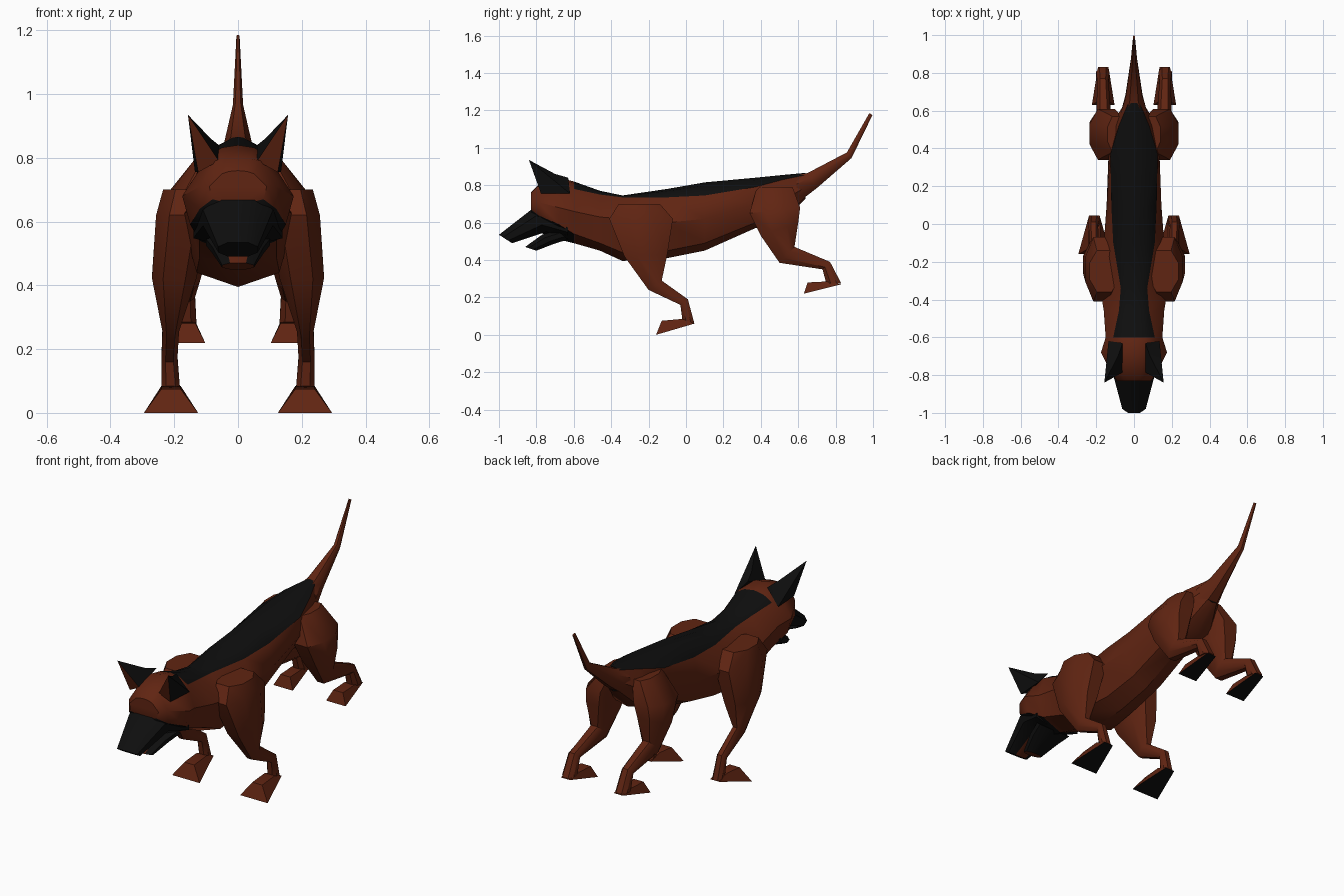
import bpy
import bmesh
from math import radians

default_cube = bpy.data.objects.get("Cube")
if default_cube:
    bpy.data.objects.remove(default_cube, do_unlink=True)


def make_material(name, red, green, blue):
    material = bpy.data.materials.new(name)
    material.use_nodes = True
    colour = (red, green, blue, 1)
    material.diffuse_color = colour
    shader = next(n for n in material.node_tree.nodes if n.type == "BSDF_PRINCIPLED")
    shader.inputs["Base Color"].default_value = colour
    shader.inputs["Roughness"].default_value = 0.9
    return material


TAN, BLACK = 0, 1
materials = [make_material("red_brown_fur", .118, .018, .006),
             make_material("black_fur", .0045, .0045, .0045)]


def finish(name, bm, mirrored=False):
    """Turn the bmesh into a smooth object with sharp creases."""
    bmesh.ops.recalc_face_normals(bm, faces=bm.faces[:])
    mesh = bpy.data.meshes.new(name)
    bm.to_mesh(mesh)
    bm.free()
    for material in materials:
        mesh.materials.append(material)
    obj = bpy.data.objects.new(name, mesh)
    bpy.context.collection.objects.link(obj)
    bpy.ops.object.select_all(action="DESELECT")
    obj.select_set(True)
    bpy.context.view_layer.objects.active = obj
    bpy.ops.object.shade_smooth_by_angle(angle=radians(38))
    if mirrored:
        obj.modifiers.new("other_side", "MIRROR")
    return obj


def loft(name, rings, rule, mirrored=False):
    """Skin a list of equal rings; rule(ring, row) gives the colour."""
    bm = bmesh.new()
    loops = [[bm.verts.new(p) for p in ring] for ring in rings]
    count = len(loops[0])
    for i, (a, b) in enumerate(zip(loops, loops[1:])):
        for j in range(count):
            k = (j + 1) % count
            face = bm.faces.new((a[j], a[k], b[k], b[j]))
            face.material_index = rule(i, j)
    bm.faces.new(loops[0]).material_index = rule(0, 0)
    bm.faces.new(loops[-1]).material_index = rule(len(loops) - 2, 0)
    return finish(name, bm, mirrored)


OCTAGON = [(.25, 0), (.75, 0), (1, .3), (1, .7),
           (.75, 1), (.25, 1), (0, .7), (0, .3)]


def section(y0, z0, y1, z1, x0, x1):
    """Eight-sided ring between two side-on points and two widths."""
    return [(x0 + (x1 - x0) * u, y0 + (y1 - y0) * t, z0 + (z1 - z0) * t)
            for u, t in OCTAGON]


def centred(y0, z0, y1, z1, half):
    return section(y0, z0, y1, z1, -half, half)


def body_ring(y, top, back_x, back_z, wide, wide_z, low_x, low_z, bottom):
    half = [(back_x * .55, top - (top - back_z) * .25),
            (back_x, back_z), (wide, wide_z), (low_x, low_z)]
    outline = [(0, top)] + half + [(0, bottom)] + [(-x, z) for x, z in reversed(half)]
    return [(x, y, z) for x, z in outline]


# Skull, neck and trunk in one skin, with saddle and mask colours
trunk = [
    body_ring(-.83, .76, .05, .75, .09, .71, .08, .67, .65),
    body_ring(-.79, .80, .07, .79, .12, .71, .12, .64, .55),
    body_ring(-.68, .84, .09, .81, .175, .68, .15, .59, .51),
    body_ring(-.60, .82, .11, .78, .15, .66, .12, .54, .49),
    body_ring(-.46, .77, .08, .75, .16, .63, .12, .49, .45),
    body_ring(-.34, .745, .07, .735, .18, .62, .13, .44, .395),
    body_ring(-.10, .78, .11, .735, .16, .60, .10, .45, .41),
    body_ring(.10, .815, .12, .745, .145, .62, .09, .49, .45),
    body_ring(.37, .84, .125, .79, .135, .70, .08, .60, .57),
    body_ring(.52, .855, .08, .83, .12, .72, .08, .62, .60),
    body_ring(.64, .866, .03, .855, .05, .79, .03, .74, .73),
]


def coat(ring, row):
    row = min(row, 9 - row)
    saddle = row < 2 and ring > 2
    mask = row == 4 and ring < 3
    return BLACK if saddle or mask else TAN


loft("body", trunk, coat)

# Tail
loft("tail", [centred(.59, .85, .59, .70, .07),
              centred(.65, .865, .70, .785, .045),
              centred(.86, .975, .885, .945, .016),
              centred(.98, 1.185, .997, 1.175, .005)], lambda i, j: TAN)

# Muzzle and open lower jaw, with a red-brown mouth lining
loft("upper_muzzle", [centred(-.63, .59, -.63, .53, .14),
                      centred(-.82, .675, -.75, .55, .11),
                      centred(-1.0, .535, -.93, .49, .062)],
     lambda i, j: TAN if i == 1 and j == 4 else BLACK)
loft("lower_jaw", [centred(-.69, .56, -.63, .51, .10),
                   centred(-.77, .535, -.71, .485, .08),
                   centred(-.86, .47, -.80, .45, .05)],
     lambda i, j: TAN if i == 1 and j == 0 else BLACK)

# Pointed ears, red-brown on the front
bm = bmesh.new()
base = [bm.verts.new(p) for p in ((.06, -.785, .79), (.125, -.775, .755),
                                  (.135, -.62, .755), (.06, -.63, .84))]
middle = bm.verts.new((.085, -.70, .86))
tip = bm.verts.new((.157, -.84, .935))
for corners, colour in (((base[0], base[1], tip), TAN),
                        ((base[1], base[2], tip), BLACK),
                        ((base[2], base[3], middle), BLACK),
                        ((base[2], middle, tip), BLACK),
                        ((base[3], base[0], middle), BLACK),
                        ((base[0], tip, middle), BLACK),
                        (base, BLACK)):
    bm.faces.new(corners).material_index = colour
finish("ears", bm, True)


# Feet: wedges that spread towards the toe, with black soles
def feet(name, toe, heel, ankle, top, middle_x, spread):
    bm = bmesh.new()
    corners = []
    for (y, z), half in ((toe, spread), (heel, .028), (ankle, .03), (top, .03)):
        corners.append([bm.verts.new((middle_x + side * half, y, z)) for side in (-1, 1)])
    for i in range(4):
        a, b = corners[i], corners[(i + 1) % 4]
        face = bm.faces.new((a[0], a[1], b[1], b[0]))
        face.material_index = BLACK if i == 0 else TAN
    for side in (0, 1):
        bm.faces.new([pair[side] for pair in corners])
    finish(name, bm, True)


# Front legs, shoulder to ankle
loft("front_legs", [section(-.36, .70, -.14, .70, .08, .235),
                    section(-.41, .62, -.07, .62, .09, .257),
                    section(-.33, .42, -.10, .43, .13, .27),
                    section(-.20, .24, -.13, .29, .185, .237),
                    section(-.03, .16, .01, .19, .19, .24),
                    section(-.02, .085, .045, .06, .182, .24)],
     lambda i, j: TAN, True)
feet("front_feet", (-.16, 0), (.045, .06), (-.02, .085), (-.13, .075), .21, .085)

# Hind legs, haunch to ankle
loft("hind_legs", [section(.38, .79, .57, .79, .04, .14),
                   section(.34, .65, .61, .68, .06, .235),
                   section(.40, .53, .60, .60, .08, .235),
                   section(.50, .385, .58, .47, .12, .20),
                   section(.73, .35, .77, .39, .135, .195),
                   section(.75, .275, .83, .275, .13, .20)],
     lambda i, j: TAN, True)
feet("hind_feet", (.63, .22), (.83, .27), (.75, .285), (.65, .28), .163, .06)
